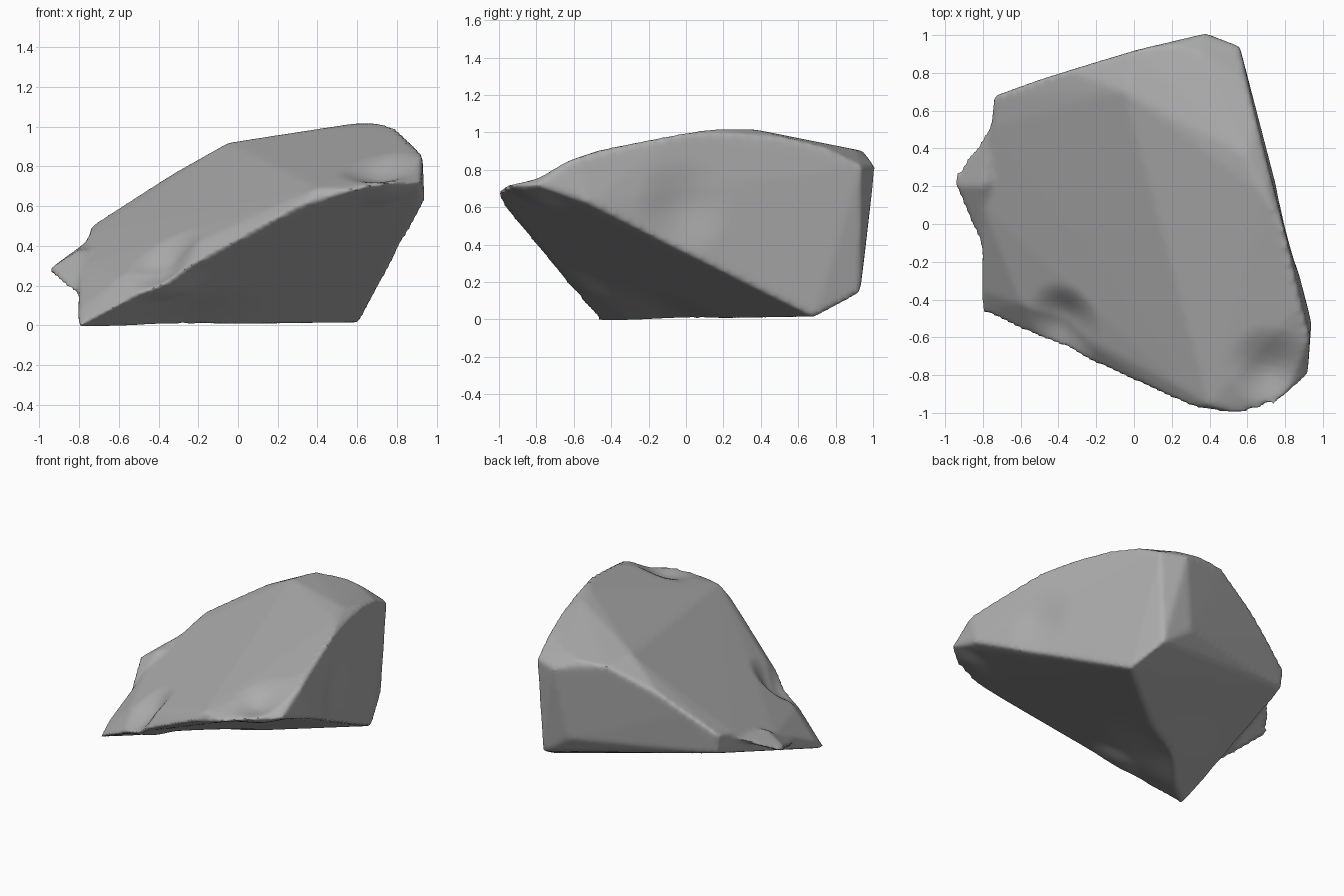
import bpy, bmesh, math
from mathutils import Vector

if "Cube" in bpy.data.objects:
    bpy.data.objects.remove(bpy.data.objects["Cube"], do_unlink=True)

stone = bpy.data.materials.new("stone grey")
stone.use_nodes = True
grey = (0.42, 0.42, 0.42, 1)
stone.diffuse_color = grey
stone.node_tree.nodes["Principled BSDF"].inputs["Base Color"].default_value = grey


def add_chunk(bm, points):
    """Wrap a handful of corner points in a skin of stone."""
    verts = [bm.verts.new(p) for p in points]
    hull = bmesh.ops.convex_hull(bm, input=verts)
    loose = {v for v in hull["geom_interior"] + hull["geom_unused"]
             if isinstance(v, bmesh.types.BMVert)}
    bmesh.ops.delete(bm, geom=list(loose), context="VERTS")


def dent(mesh, center, radius, push):
    """Press a soft hollow into the surface."""
    center, push = Vector(center), Vector(push)
    for v in mesh.vertices:
        near = max(0, 1 - (v.co - center).length / radius)
        v.co += push * near * near * (3 - 2 * near)


# Keel that the boulder rests on
keel = [(-.81, -.46, -.01), (.61, .69, .01)]
# Thin overhanging lip along the front
lip = [(-.30, -.66, .25), (-.12, -.75, .36), (0, -.81, .43), (.30, -.97, .60),
       (.57, -1.01, .68), (.78, -.94, .73), (.92, -.80, .72), (.40, -.96, .69)]
# Edge of the sloping slab, just behind the lip
slab_edge = [(-.60, -.42, .24), (-.40, -.38, .36), (-.15, -.62, .41),
             (.20, -.83, .61)]
# Raised right shoulder and crest
crest = [(.94, -.52, .62), (.93, -.60, .86), (.86, -.45, .91), (.80, -.05, .99),
         (.70, .15, 1.02), (.71, .30, .99), (.60, .35, 1.02), (.65, .54, .97),
         (.45, .60, .97), (.60, .74, .92)]
# Back edge, falling towards the low side
back = [(.56, .94, .82), (.38, 1.01, .82), (.36, .90, .91), (.52, .93, .14),
        (.30, .95, .30), (.20, .95, .90), (0, .92, .90), (-.05, .70, .92),
        (-.35, .81, .75), (-.52, .76, .64), (-.74, .68, .50), (-.73, .67, .36)]
# Low side near the tip
low = [(-.80, -.36, .08), (-.79, -.15, .16), (-.80, .10, .30), (-.76, .42, .33),
       (-.75, .52, .46)]
# Broken spur on the low side
spur = [(-.96, .25, .27), (-.94, .20, .29), (-.80, -.15, .14), (-.78, .40, .35),
        (-.74, .55, .44), (-.80, .20, .38), (-.60, .25, .36), (-.84, .02, .22)]

bm = bmesh.new()
add_chunk(bm, keel + lip + slab_edge + crest + back + low)
add_chunk(bm, spur)
bmesh.ops.recalc_face_normals(bm, faces=bm.faces)
mesh = bpy.data.meshes.new("boulder")
bm.to_mesh(mesh)
bm.free()
mesh.materials.append(stone)
boulder = bpy.data.objects.new("boulder", mesh)
bpy.context.collection.objects.link(boulder)
bpy.context.view_layer.objects.active = boulder
boulder.select_set(True)

# Fuse the chunks into one even skin
remesh = boulder.modifiers.new("fuse", "REMESH")
remesh.mode = "VOXEL"
remesh.voxel_size = 0.018
bpy.ops.object.modifier_apply(modifier=remesh.name)

# Hollow shelf by the shoulder, folded right face, step beside the tip,
# and the slightly hollow keel
dent(boulder.data, (.72, -.76, .80), .24, (0, 0, -.06))
dent(boulder.data, (.80, -.02, .60), .28, (-.03, -.01, 0))
dent(boulder.data, (-.36, -.52, .32), .24, (.02, .04, -.07))
dent(boulder.data, (-.30, -.05, .01), .45, (-.035, .035, .01))

# Worn edges
wear = boulder.modifiers.new("wear", "SMOOTH")
wear.factor = 0.5
wear.iterations = 5
bpy.ops.object.shade_smooth_by_angle(angle=math.radians(60))
